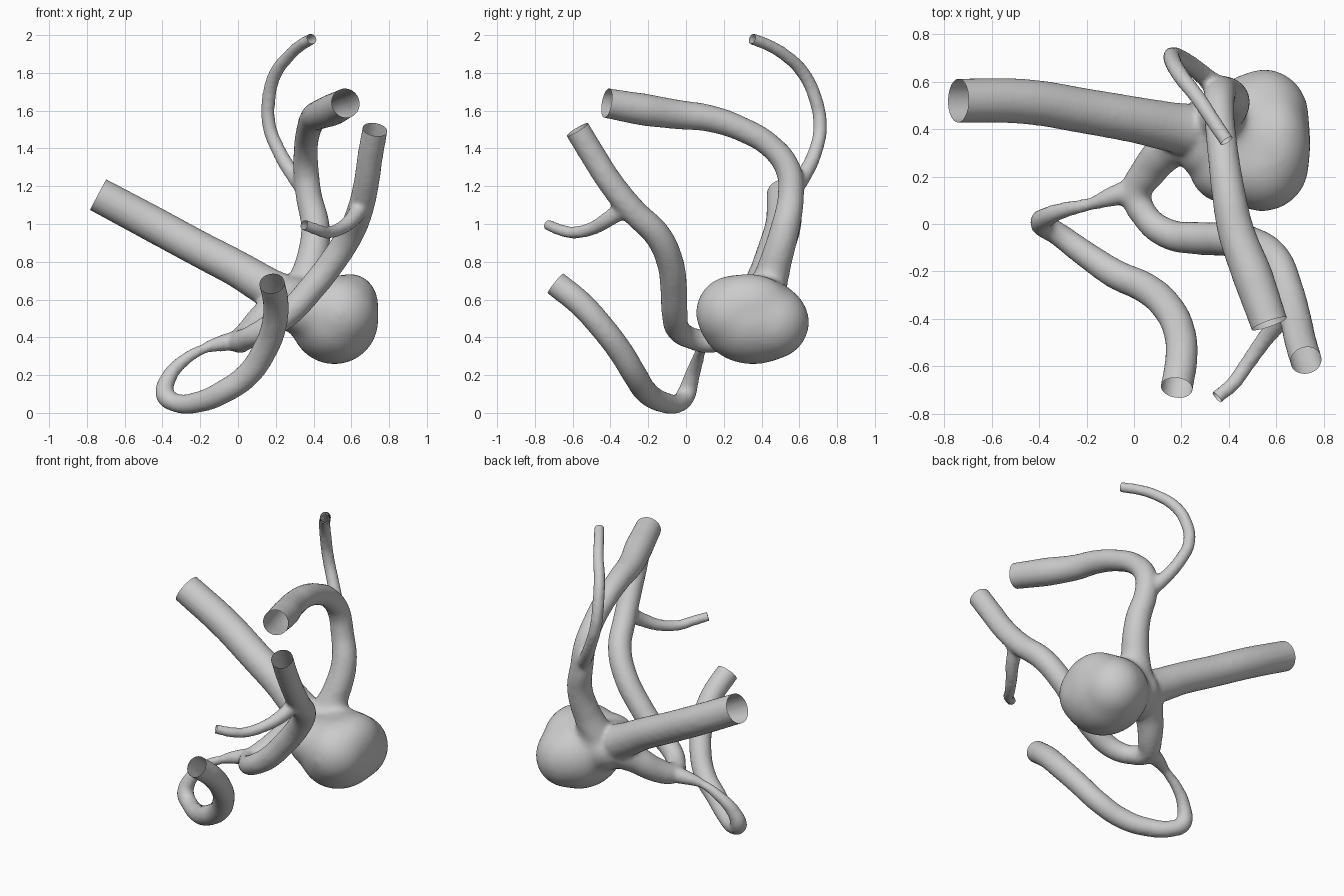
import bpy, bmesh
from mathutils import Vector

parts, ends = [], []


def tube(name, pts, overshoot=0.06):
    """Swept vessel through (x, y, z, radius); its far end is trimmed open later."""
    p, q = Vector(pts[-2][:3]), Vector(pts[-1][:3])
    d = (q - p).normalized()
    ends.append((q, d))
    pts = pts + [(*(q + d * overshoot), pts[-1][3])]
    cu = bpy.data.curves.new(name, 'CURVE')
    cu.dimensions = '3D'
    cu.bevel_depth = 1.0
    cu.bevel_resolution = 6
    cu.resolution_u = 8
    cu.use_fill_caps = True
    sp = cu.splines.new('BEZIER')
    sp.bezier_points.add(len(pts) - 1)
    for bp, (x, y, z, r) in zip(sp.bezier_points, pts):
        bp.co = (x, y, z)
        bp.radius = r
        bp.handle_left_type = bp.handle_right_type = 'AUTO'
    ob = bpy.data.objects.new(name, cu)
    bpy.context.collection.objects.link(ob)
    parts.append(ob)


def blob(name, loc, scale):
    bpy.ops.mesh.primitive_uv_sphere_add(segments=40, ring_count=24, location=loc)
    ob = bpy.context.object
    ob.name = name
    ob.scale = scale
    parts.append(ob)


# bulging sac, built from overlapping lobes
blob("sac_body", (0.51, 0.355, 0.49), (0.235, 0.285, 0.235))
blob("sac_front_lobe", (0.54, 0.25, 0.53), (0.20, 0.20, 0.20))
blob("sac_inner_lobe", (0.39, 0.25, 0.55), (0.16, 0.165, 0.16))
blob("sac_back_lobe", (0.55, 0.45, 0.48), (0.19, 0.205, 0.20))
blob("sac_side_lobe", (0.595, 0.33, 0.57), (0.15, 0.23, 0.17))
blob("sac_neck", (0.31, 0.36, 0.57), (0.14, 0.18, 0.15))

# main vessel going left
tube("left_vessel", [(0.32, 0.38, 0.58, .12), (0.15, 0.41, 0.67, .105), (0, 0.44, 0.76, .098),
     (-0.2, 0.475, 0.865, .096), (-0.45, 0.515, 1.0, .096), (-0.74, 0.52, 1.155, .094)])
# vessel rising at the back and arching forward
tube("arched_vessel", [(0.34, 0.42, 0.62, .11), (0.39, 0.475, 0.80, .085), (0.41, 0.525, 0.98, .077),
     (0.375, 0.555, 1.15, .070), (0.36, 0.54, 1.29, .068), (0.36, 0.45, 1.41, .064),
     (0.375, 0.30, 1.50, .066), (0.40, 0.12, 1.56, .072), (0.43, -0.03, 1.578, .078),
     (0.50, -0.22, 1.605, .086), (0.57, -0.42, 1.64, .080)])
tube("upper_twig", [(0.36, 0.565, 1.18, .05), (0.30, 0.62, 1.25, .042), (0.21, 0.69, 1.40, .038),
     (0.165, 0.71, 1.52, .037), (0.165, 0.68, 1.68, .037), (0.20, 0.62, 1.80, .036),
     (0.27, 0.53, 1.89, .034), (0.33, 0.44, 1.945, .033), (0.39, 0.35, 1.98, .032)], 0.02)
# lower trunk continuing into the right hand vessel
tube("right_vessel", [(0.25, 0.38, 0.58, .12), (0.14, 0.31, 0.50, .085), (0.06, 0.22, 0.42, .075),
     (0.01, 0.13, 0.38, .064), (0.05, 0.03, 0.395, .058), (0.14, -0.04, 0.44, .064),
     (0.27, -0.06, 0.53, .070), (0.39, -0.065, 0.66, .072), (0.50, -0.085, 0.80, .072),
     (0.59, -0.15, 0.94, .072), (0.645, -0.28, 1.07, .070), (0.68, -0.40, 1.22, .068),
     (0.70, -0.49, 1.36, .068), (0.725, -0.575, 1.50, .068)])
tube("side_twig", [(0.65, -0.32, 1.09, .05), (0.60, -0.42, 1.02, .042), (0.54, -0.50, 0.975, .036),
     (0.47, -0.60, 0.955, .033), (0.42, -0.67, 0.97, .032), (0.35, -0.73, 0.995, .030)], 0.03)
# narrow link opening into the low looping vessel
tube("looping_vessel", [(0.03, 0.15, 0.385, .06), (-0.08, 0.12, 0.37, .045), (-0.18, 0.085, 0.34, .027),
     (-0.29, 0.06, 0.275, .034), (-0.365, 0.03, 0.19, .042), (-0.385, 0.0, 0.095, .052),
     (-0.33, -0.035, 0.054, .050), (-0.20, -0.13, 0.060, .057), (-0.08, -0.21, 0.11, .063),
     (0.05, -0.27, 0.20, .066), (0.14, -0.35, 0.33, .067), (0.19, -0.45, 0.46, .068),
     (0.20, -0.56, 0.58, .069), (0.18, -0.69, 0.685, .069)])

# fuse everything into one smooth skin
bpy.ops.object.select_all(action='DESELECT')
for ob in parts:
    ob.select_set(True)
bpy.context.view_layer.objects.active = parts[0]
bpy.ops.object.convert(target='MESH')
bpy.ops.object.join()
vessel = bpy.context.object
bpy.ops.object.transform_apply(location=True, rotation=True, scale=True)
vessel.name = "vessel_tree"
rm = vessel.modifiers.new("fuse", 'REMESH')
rm.mode = 'VOXEL'
rm.voxel_size = 0.013
bpy.ops.object.modifier_apply(modifier="fuse")

# extra softening melts the lobes of the sac together
group = vessel.vertex_groups.new(name="sac")
centre = Vector((0.55, 0.35, 0.49))
for v in vessel.data.vertices:
    near_sac = (v.co - centre).length
    if near_sac < 0.36:
        group.add([v.index], min(1, (0.36 - near_sac) / 0.06), 'REPLACE')
for name, steps, vg in (("soften", 8, ""), ("soften_sac", 60, "sac")):
    sm = vessel.modifiers.new(name, 'SMOOTH')
    sm.factor = 0.5
    sm.iterations = steps
    sm.vertex_group = vg
    bpy.ops.object.modifier_apply(modifier=name)

# cut the vessel ends open
bm = bmesh.new()
bm.from_mesh(vessel.data)
for p, d in ends:
    near = [f for f in bm.faces if (f.calc_center_median() - p).length < 0.14]
    geom = list({v for f in near for v in f.verts}) + list({e for f in near for e in f.edges}) + near
    bmesh.ops.bisect_plane(bm, geom=geom, plane_co=p, plane_no=d, clear_outer=True)
bm.to_mesh(vessel.data)
bm.free()
bpy.ops.object.shade_smooth()
